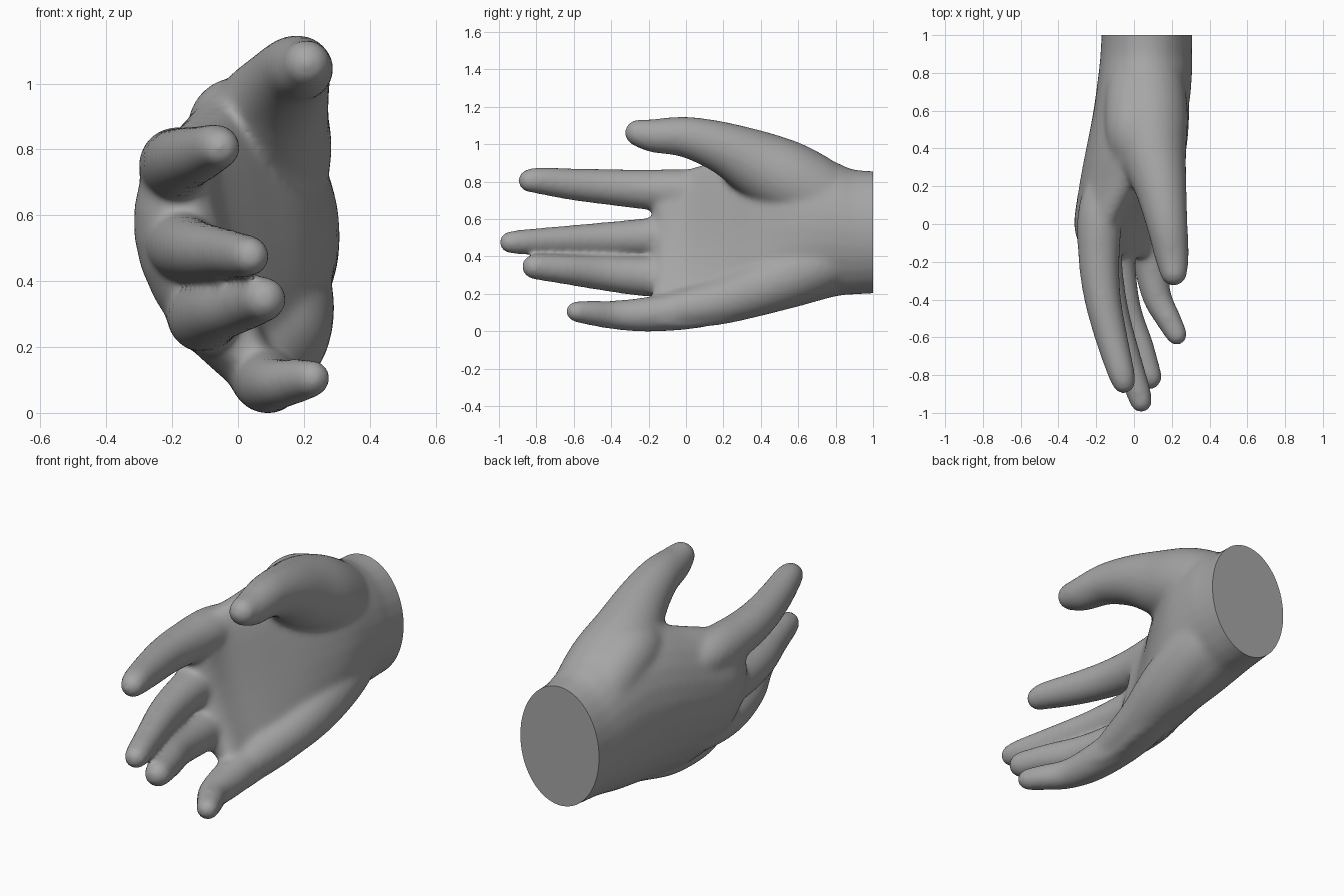
import bpy, bmesh, math
from mathutils import Vector

if "Cube" in bpy.data.objects:
    bpy.data.objects.remove(bpy.data.objects["Cube"])

skin = bpy.data.materials.new("plain grey")
skin.diffuse_color = (0.38, 0.38, 0.38, 1)
skin.use_nodes = True
skin.node_tree.nodes["Principled BSDF"].inputs["Base Color"].default_value = skin.diffuse_color
N = 28


def loft(bm, rings):
    """Skin a list of closed rings and cap both ends."""
    rows = [[bm.verts.new(p) for p in ring] for ring in rings]
    for a, b in zip(rows, rows[1:]):
        for i in range(N):
            j = (i + 1) % N
            bm.faces.new((a[i], a[j], b[j], b[i]))
    bm.faces.new(rows[0][::-1])
    bm.faces.new(rows[-1])


def smooth_path(keys, steps=5):
    """Catmull-Rom interpolation through tuples of any length."""
    k = [keys[0]] + list(keys) + [keys[-1]]
    out = []
    for i in range(1, len(k) - 2):
        for s in range(steps):
            t = s / steps
            out.append([0.5 * (2 * b + (c - a) * t + (2 * a - 5 * b + 4 * c - d) * t * t
                               + (3 * b - a - 3 * c + d) * t ** 3)
                        for a, b, c, d in zip(*k[i - 1:i + 3])])
    return out + [list(keys[-1])]


def digit(bm, keys):
    """Tapered round finger along (x, y, z, radius) keys with a domed tip."""
    pts = smooth_path(keys)
    end, before = Vector(pts[-1][:3]), Vector(pts[-2][:3])
    d, r = (end - before).normalized(), pts[-1][3]
    for a in (25, 50, 70, 85):
        a = math.radians(a)
        pts.append([*(end + d * r * math.sin(a)), r * math.cos(a)])
    rings = []
    for i, p in enumerate(pts):
        lo, hi = pts[max(i - 1, 0)], pts[min(i + 1, len(pts) - 1)]
        t = (Vector(hi[:3]) - Vector(lo[:3])).normalized()
        u = t.cross(Vector((0, 0, 1))).normalized()
        v = u.cross(t)
        rings.append([Vector(p[:3]) + p[3] * (math.cos(2 * math.pi * n / N) * u
                      + math.sin(2 * math.pi * n / N) * v) for n in range(N)])
    loft(bm, rings)


bm = bmesh.new()

# wrist and cupped palm: y, centre x, half thickness, centre z, half height, tilt, bend
palm = [(1.06, .07, .24, .535, .325, 0, 0),
        (.9, .065, .243, .535, .335, 0, 0),
        (.8, .06, .248, .55, .36, 0, 0),
        (.6, .035, .25, .56, .425, -.02, .03),
        (.4, -.02, .23, .535, .45, -.06, .08),
        (.2, -.085, .195, .485, .445, -.1, .12),
        (0, -.14, .155, .445, .425, -.14, .13),
        (-.13, -.14, .115, .44, .405, -.15, .15),
        (-.18, -.14, .06, .44, .37, -.15, .15)]
rings = []
for y, cx, a, cz, h, tilt, bend in smooth_path(palm):
    ring = []
    for n in range(N):
        t = 2 * math.pi * n / N
        s = math.sin(t)
        ring.append((cx + a * math.cos(t) + tilt * s + bend * s * s, y, cz + h * s))
    rings.append(ring)
loft(bm, rings)

# index, middle, ring and little fingers
digit(bm, [(-.15, .25, .72, .09), (-.18, .05, .75, .118), (-.185, -.2, .762, .108),
           (-.165, -.4, .775, .097), (-.12, -.6, .79, .086), (-.07, -.78, .81, .073),
           (-.055, -.835, .81, .064)])
digit(bm, [(-.16, .25, .53, .09), (-.175, .05, .53, .115), (-.165, -.2, .508, .103),
           (-.12, -.45, .497, .09), (-.04, -.7, .49, .075), (.02, -.88, .482, .067),
           (.037, -.94, .48, .06)])
digit(bm, [(-.08, .25, .33, .09), (-.1, .05, .31, .115), (-.1, -.2, .298, .108),
           (-.055, -.45, .316, .093), (.025, -.65, .336, .08), (.08, -.81, .35, .069)])
digit(bm, [(.07, .25, .17, .1), (.075, .05, .125, .105), (.09, -.2, .095, .094),
           (.12, -.38, .092, .078), (.18, -.5, .102, .068), (.225, -.585, .11, .058)])

# thumb with its thick root, heel of the palm, web between thumb and index
digit(bm, [(.07, .98, .6, .12), (.07, .78, .69, .19), (.08, .58, .8, .205),
           (.095, .4, .89, .185), (.14, .2, .985, .14), (.175, 0, 1.043, .11),
           (.2, -.17, 1.05, .091), (.21, -.255, 1.065, .074)])
digit(bm, [(.08, .98, .45, .12), (.12, .72, .37, .165), (.13, .45, .26, .155),
           (.11, .2, .17, .125), (.085, -.05, .12, .1)])
digit(bm, [(.03, .9, .62, .13), (.01, .7, .76, .16), (0, .5, .87, .155),
           (-.01, .36, .87, .12)])

mesh = bpy.data.meshes.new("hand")
bm.to_mesh(mesh)
bm.free()
hand = bpy.data.objects.new("hand", mesh)
bpy.context.collection.objects.link(hand)

# fuse the parts into one soft skin
fuse = hand.modifiers.new("fuse", 'REMESH')
fuse.mode = 'VOXEL'
fuse.voxel_size = 0.013
soft = hand.modifiers.new("soften", 'SMOOTH')
soft.factor = 0.5
soft.iterations = 22
dg = bpy.context.evaluated_depsgraph_get()
fused = bpy.data.meshes.new_from_object(hand.evaluated_get(dg))
hand.modifiers.clear()
hand.data = fused

# flat cut at the wrist, then stand the hand on the floor
bm = bmesh.new()
bm.from_mesh(fused)
cut = bmesh.ops.bisect_plane(bm, geom=bm.verts[:] + bm.edges[:] + bm.faces[:],
                             plane_co=(0, 1, 0), plane_no=(0, 1, 0), clear_outer=True)
rim = [e for e in cut["geom_cut"] if isinstance(e, bmesh.types.BMEdge)]
bmesh.ops.contextual_create(bm, geom=rim)
low = min(v.co.z for v in bm.verts)
bmesh.ops.translate(bm, verts=bm.verts, vec=(0, 0, -low))
bmesh.ops.recalc_face_normals(bm, faces=bm.faces)
bm.to_mesh(fused)
bm.free()
fused.materials.clear()
fused.materials.append(skin)
for p in fused.polygons:
    p.material_index = 0

bpy.context.view_layer.objects.active = hand
hand.select_set(True)
bpy.ops.object.shade_smooth_by_angle(angle=math.radians(45))
